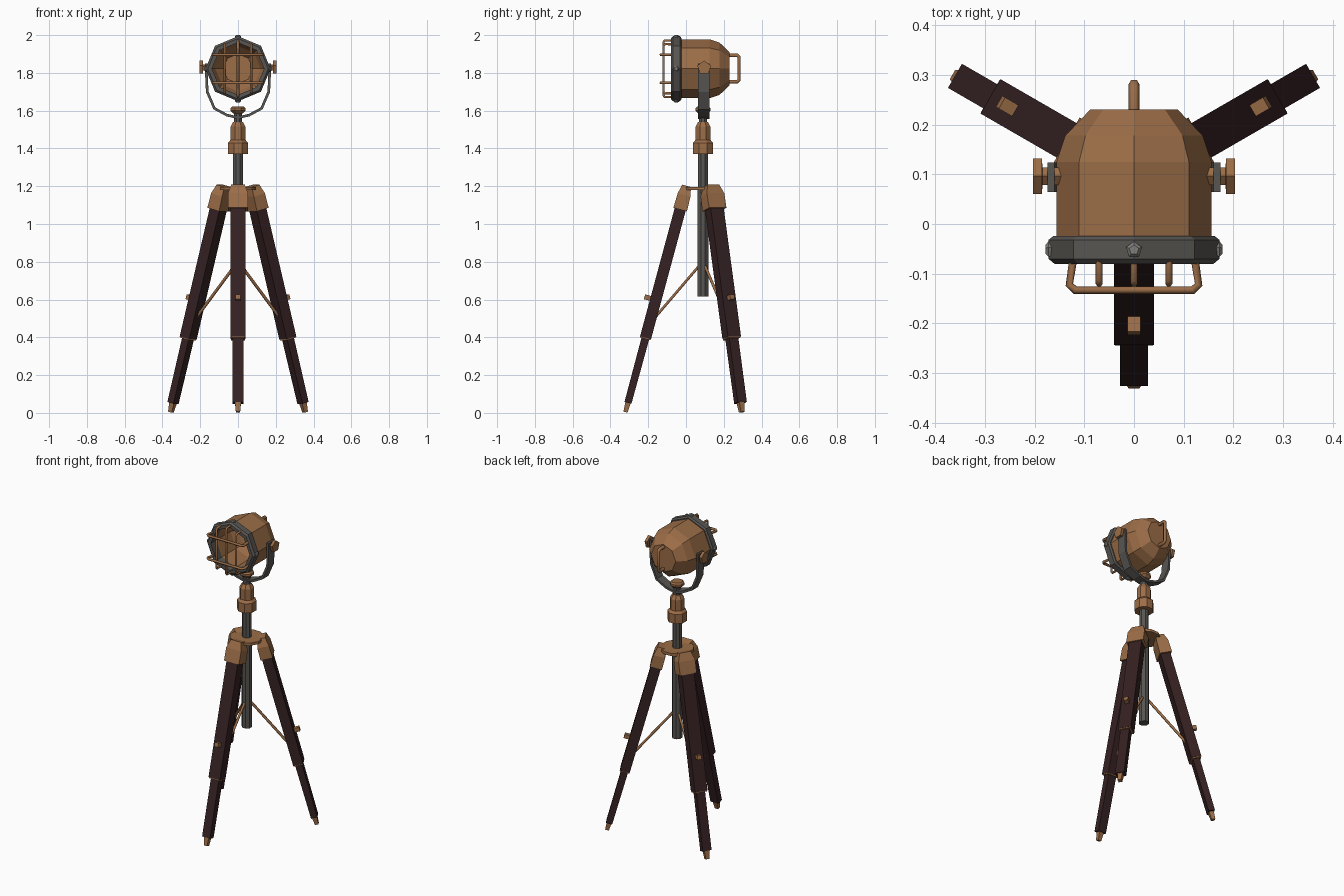
import bpy, bmesh, math
from mathutils import Matrix, Vector

if "Cube" in bpy.data.objects:
    bpy.data.objects.remove(bpy.data.objects["Cube"])


def material(name, rgb):
    m = bpy.data.materials.new(name)
    m.diffuse_color = (*rgb, 1)
    m.use_nodes = True
    m.node_tree.nodes["Principled BSDF"].inputs["Base Color"].default_value = m.diffuse_color
    return m


BRASS = material("brass", (0.33, 0.153, 0.063))
WOOD = material("dark wood", (0.036, 0.015, 0.016))
STEEL = material("dark steel", (0.098, 0.092, 0.084))
BOLT = material("bolt grey", (0.22, 0.21, 0.19))


def T(x, y, z):
    return Matrix.Translation((x, y, z))


def R(deg, axis):
    return Matrix.Rotation(math.radians(deg), 4, axis)


def add_mesh(name, bm, mat, M=Matrix()):
    bmesh.ops.recalc_face_normals(bm, faces=bm.faces)
    me = bpy.data.meshes.new(name)
    bm.to_mesh(me)
    bm.free()
    me.transform(M)
    me.materials.append(mat)
    ob = bpy.data.objects.new(name, me)
    bpy.context.collection.objects.link(ob)
    return ob


def loft(name, mat, sections, n=8, phase=0, M=Matrix(), loop=False):
    """Stack n-sided sections (height, radius_x, radius_y) along local z."""
    bm = bmesh.new()
    rings = []
    for s in sections:
        h, rx, ry = s[0], s[1], s[-1]
        ang = [math.radians(phase) + math.tau * i / n for i in range(n)]
        rings.append([bm.verts.new((rx * math.cos(a), ry * math.sin(a), h)) for a in ang])
    pairs = list(zip(rings, rings[1:])) + ([(rings[-1], rings[0])] if loop else [])
    for a, b in pairs:
        for i in range(n):
            j = (i + 1) % n
            bm.faces.new((a[i], a[j], b[j], b[i]))
    if not loop:
        bm.faces.new(rings[0])
        bm.faces.new(rings[-1])
    return add_mesh(name, bm, mat, M)


def box(name, mat, sections, M):
    """Tapered box: sections are (height, half width, half depth)."""
    q = math.sqrt(2)
    return loft(name, mat, [(s, a * q, b * q) for s, a, b in sections], 4, 45, M)


def rod(name, mat, pts, r):
    cu = bpy.data.curves.new(name, 'CURVE')
    cu.dimensions = '3D'
    cu.bevel_depth = r
    cu.bevel_resolution = 1
    cu.use_fill_caps = True
    sp = cu.splines.new('POLY')
    sp.points.add(len(pts) - 1)
    for p, c in zip(sp.points, pts):
        p.co = (*c, 1)
    cu.materials.append(mat)
    ob = bpy.data.objects.new(name, cu)
    bpy.context.collection.objects.link(ob)
    return ob


AY = 0.09                      # tripod axis
TILT = math.degrees(math.atan(0.27))

# Three telescopic legs with bracket, foot, clamp knob and brace
for k, side in enumerate(("front", "right", "left")):
    spin = T(0, AY, 0) @ R(120 * k, 'Z')
    leg = spin @ T(0, -0.4116, 0) @ R(-TILT, 'X')
    box(side + "_foot", BRASS, [(0.004, 0.011, 0.011), (0.045, 0.015, 0.014), (0.06, 0.016, 0.015)], leg)
    box(side + "_lower_leg", WOOD, [(0.055, 0.028, 0.019), (0.45, 0.028, 0.021)], leg)
    box(side + "_leg_rim", BRASS, [(0.406, 0.038, 0.029), (0.412, 0.038, 0.029)], leg)
    box(side + "_upper_leg", WOOD, [(0.412, 0.04, 0.03), (1.13, 0.04, 0.03)], leg)
    box(side + "_bracket", BRASS, [(1.115, 0.053, 0.037), (1.195, 0.053, 0.035), (1.245, 0.036, 0.024)], leg)
    box(side + "_clamp_knob", BRASS, [(0.0, 0.013, 0.013), (0.062, 0.013, 0.013)],
        leg @ T(0, 0, 0.62) @ R(90, 'X'))
    rod(side + "_brace", BRASS, [spin @ Vector((0, -0.015, 0.785)), spin @ Vector((0, -0.25, 0.51))], 0.008)

# Centre column, plate, collar and top knob
post = T(0, AY, 0)
loft("lower_column", STEEL, [(0.615, 0.031), (1.19, 0.031)], 8, 22.5, post)
loft("middle_column", STEEL, [(1.19, 0.028), (1.4, 0.028)], 8, 22.5, post)
loft("upper_column", STEEL, [(1.5, 0.024), (1.6, 0.024)], 8, 22.5, post)
loft("leg_plate", BRASS, [(1.18, 0.1), (1.197, 0.1)], 12, 15, post)
loft("collar", BRASS, [(1.37, 0.058), (1.43, 0.058), (1.445, 0.043), (1.515, 0.043),
                       (1.53, 0.034), (1.54, 0.028)], 8, 22.5, post)
loft("top_knob", BRASS, [(1.585, 0.026), (1.6, 0.043), (1.613, 0.043), (1.622, 0.034)], 8, 22.5, post)

# Yoke strap
half = [(0.167, 1.85), (0.167, 1.79), (0.163, 1.70), (0.125, 1.612), (0.06, 1.577)]
path = [(-x, z) for x, z in half] + [(0, 1.562)] + half[::-1]
bm = bmesh.new()
rows = [[bm.verts.new((x, y, z)) for y in (0.064, 0.124)] for x, z in path]
for a, b in zip(rows, rows[1:]):
    bm.faces.new((a[0], a[1], b[1], b[0]))
yoke = add_mesh("yoke", bm, STEEL)
sol = yoke.modifiers.new("thickness", 'SOLIDIFY')
sol.thickness = 0.014
sol.offset = 0

# Lamp head, octagonal and hollow, axis along y
HZ = 1.822
head = T(0, 0, HZ) @ R(-90, 'X')
loft("lamp_body", BRASS, [(0.23, 0.088), (0.178, 0.138), (0.125, 0.156), (-0.04, 0.156),
                          (-0.04, 0.14), (0.12, 0.138), (0.165, 0.12), (0.215, 0.078)], 8, 0, head)
loft("front_ring", STEEL, [(-0.08, 0.16), (-0.07, 0.172), (-0.032, 0.172), (-0.024, 0.162),
                           (-0.024, 0.138), (-0.08, 0.138)], 8, 0, head, loop=True)

# Ring bolts
for i in range(4):
    loft("ring_bolt", BOLT, [(0.155, 0.017), (0.172, 0.017), (0.178, 0.01)], 5, 90,
         T(0, -0.052, HZ) @ R(90 * i, 'Y'))

# Side tightening knobs
for s, side in ((-1, "left"), (1, "right")):
    M = T(0, 0.096, 1.827) @ R(90 * s, 'Y')
    loft(side + "_tilt_knob", BRASS, [(0.145, 0.018), (0.184, 0.018), (0.185, 0.038), (0.203, 0.038)],
         5, 180 if s > 0 else 0, M)

# Front guard: three upright and two cross bars
for x, h in ((-0.07, 0.13), (0, 0.15), (0.07, 0.13)):
    rod("guard_upright", BRASS, [(x, -0.07, HZ - h), (x, -0.112, HZ - h), (x, -0.12, HZ - h + 0.01),
                                 (x, -0.12, HZ + h - 0.01), (x, -0.112, HZ + h), (x, -0.07, HZ + h)], 0.007)
for z in (1.897, 1.747):
    rod("guard_crossbar", BRASS, [(-0.122, -0.07, z), (-0.13, -0.122, z), (-0.118, -0.133, z),
                                  (0.118, -0.133, z), (0.13, -0.122, z), (0.122, -0.07, z)], 0.008)

# Rear handle
rod("rear_handle", BRASS, [(0, 0.215, 1.893), (0, 0.272, 1.893), (0, 0.281, 1.884),
                           (0, 0.281, 1.762), (0, 0.272, 1.753), (0, 0.215, 1.753)], 0.011)
